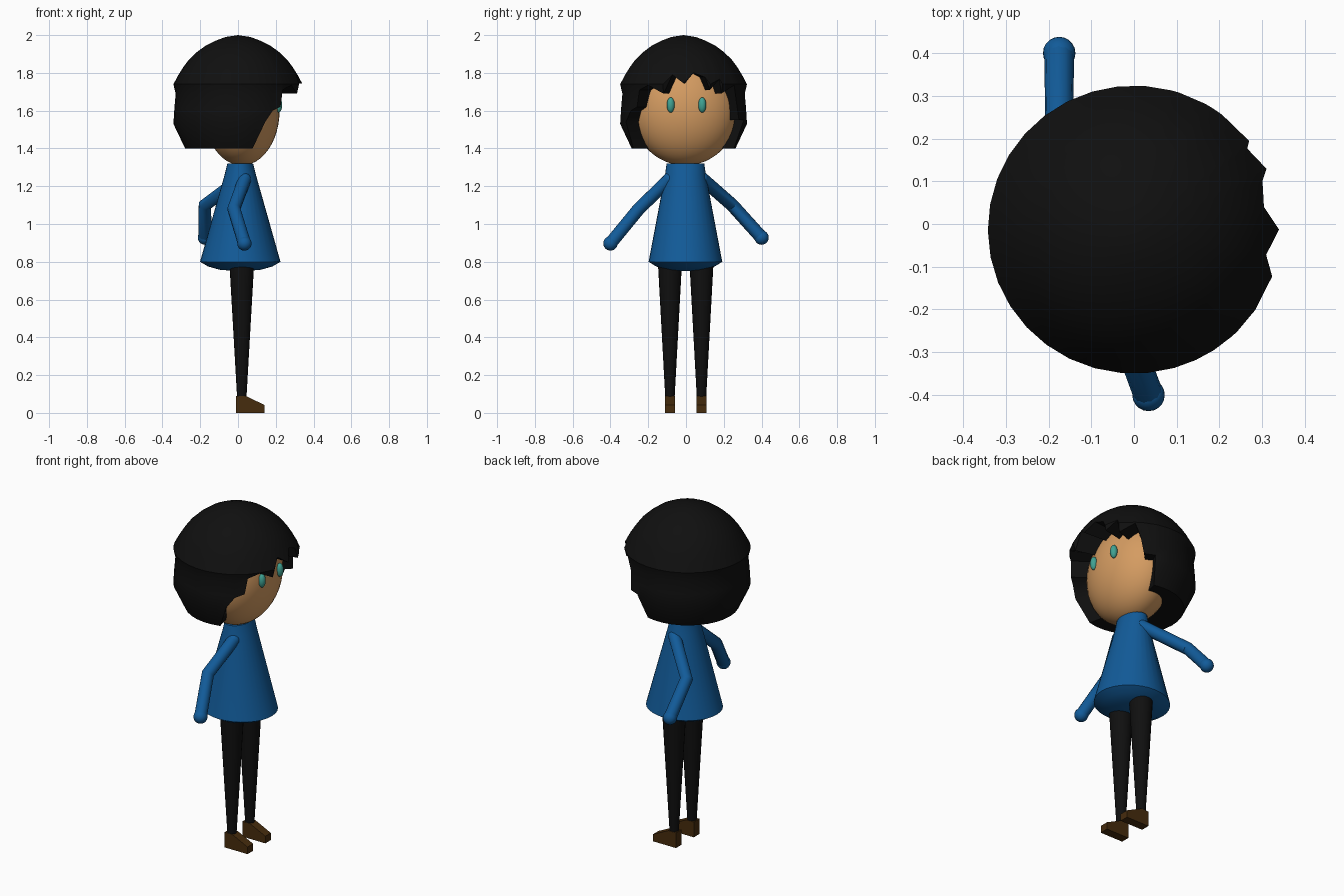
import bpy, bmesh, math
from mathutils import Vector

if "Cube" in bpy.data.objects:
    bpy.data.objects.remove(bpy.data.objects["Cube"])


def material(name, rgb):
    m = bpy.data.materials.new(name)
    m.diffuse_color = (*rgb, 1)
    m.use_nodes = True
    m.node_tree.nodes["Principled BSDF"].inputs["Base Color"].default_value = m.diffuse_color
    return m


BLACK = material("soft black", (0.005, 0.005, 0.005))
BLUE = material("blue cloth", (0.006, 0.105, 0.32))
SKIN = material("tan skin", (0.66, 0.33, 0.12))
TEAL = material("teal", (0.05, 0.36, 0.29))
BROWN = material("dark brown", (0.062, 0.025, 0.004))


def smooth(ob, angle=35):
    bpy.ops.object.select_all(action='DESELECT')
    ob.select_set(True)
    bpy.context.view_layer.objects.active = ob
    bpy.ops.object.shade_smooth_by_angle(angle=math.radians(angle))


def finish(bm, name, mat, angle=35):
    bmesh.ops.recalc_face_normals(bm, faces=bm.faces[:])
    me = bpy.data.meshes.new(name)
    bm.to_mesh(me)
    bm.free()
    ob = bpy.data.objects.new(name, me)
    bpy.context.collection.objects.link(ob)
    me.materials.append(mat)
    if angle:
        smooth(ob, angle)
    return ob


def loft(name, mat, cx, cy, rings, n=32):
    """Stack of elliptical rings (z, rx, ry), capped at both ends."""
    bm = bmesh.new()
    loops = [[bm.verts.new((cx + rx * math.cos(2 * math.pi * i / n),
                            cy + ry * math.sin(2 * math.pi * i / n), z))
              for i in range(n)] for z, rx, ry in rings]
    for a, b in zip(loops, loops[1:]):
        for i in range(n):
            j = (i + 1) % n
            bm.faces.new((a[i], a[j], b[j], b[i]))
    bm.faces.new(loops[0])
    bm.faces.new(loops[-1])
    return finish(bm, name, mat)


def ellipsoid(name, mat, centre, radii, u=32, v=20):
    bm = bmesh.new()
    bmesh.ops.create_uvsphere(bm, u_segments=u, v_segments=v, radius=1)
    bmesh.ops.scale(bm, vec=radii, verts=bm.verts[:])
    bmesh.ops.translate(bm, vec=centre, verts=bm.verts[:])
    return finish(bm, name, mat, 60)


def tube(name, mat, points, radius):
    cu = bpy.data.curves.new(name, 'CURVE')
    cu.dimensions = '3D'
    cu.bevel_depth = radius
    cu.bevel_resolution = 4
    cu.use_fill_caps = True
    sp = cu.splines.new('POLY')
    sp.points.add(len(points) - 1)
    for p, co in zip(sp.points, points):
        p.co = (*co, 1)
    ob = bpy.data.objects.new(name, cu)
    bpy.context.collection.objects.link(ob)
    bpy.ops.object.select_all(action='DESELECT')
    ob.select_set(True)
    bpy.context.view_layer.objects.active = ob
    bpy.ops.object.convert(target='MESH')
    ob = bpy.context.view_layer.objects.active
    ob.data.materials.clear()
    ob.data.materials.append(mat)
    smooth(ob)


# Tunic with neck and shallow rounded underside
loft("tunic", BLUE, 0.012, -0.003, [
    (0.752, 0.04, 0.04), (0.758, 0.11, 0.10), (0.775, 0.17, 0.155),
    (0.80, 0.213, 0.195), (1.26, 0.083, 0.108), (1.32, 0.068, 0.10)])

# Arms, ending in round sleeve ends
arms = {"left": [(0.015, 0.085, 1.24), (-0.175, 0.245, 1.10), (-0.175, 0.40, 0.928)],
        "right": [(0.035, -0.09, 1.235), (-0.022, -0.25, 1.08), (0.034, -0.40, 0.897)]}
for side, pts in arms.items():
    tube(side + "_arm", BLUE, pts, 0.035)
    ellipsoid(side + "_shoulder", BLUE, pts[0], (0.035,) * 3, 16, 10)
    ellipsoid(side + "_hand", BLUE, pts[2], (0.038,) * 3, 20, 12)

# Legs and wedge shoes
for side, y in (("left", 0.082), ("right", -0.085)):
    loft(side + "_leg", BLACK, 0.02, y,
         [(0.085, 0.025, 0.025), (0.80, 0.066, 0.064)], 20)
    bm = bmesh.new()
    prof = [(-0.01, 0), (-0.01, 0.09), (0.04, 0.09), (0.14, 0.042), (0.14, 0)]
    base = bm.faces.new([bm.verts.new((x, y - 0.026, z)) for x, z in prof])
    ext = bmesh.ops.extrude_face_region(bm, geom=[base])
    bmesh.ops.translate(bm, vec=(0, 0.052, 0),
                        verts=[g for g in ext["geom"] if isinstance(g, bmesh.types.BMVert)])
    finish(bm, side + "_shoe", BROWN, 0)

# Head and eyes
HC, HR = Vector((0.02, -0.005, 1.60)), Vector((0.20, 0.28, 0.29))
ellipsoid("head", SKIN, HC, HR, 40, 24)
for side, y in (("left", 0.086), ("right", -0.081)):
    ellipsoid(side + "_eye", TEAL, (0.214, y, 1.63), (0.02, 0.021, 0.04), 20, 12)

# Hair: outer radius by height, lower edge height by azimuth (0 = face direction)
PROFILE = [(1.40, .28), (1.53, .342), (1.61, .337), (1.69, .33), (1.74, .342), (1.79, .315),
           (1.83, .29), (1.87, .26), (1.91, .218), (1.945, .17), (1.97, .12), (1.99, .066), (2.0, 0)]
EDGE = [(-74, 1.40), (-65, 1.54), (-57, 1.60), (-48, 1.62), (-45, 1.71), (-34, 1.735),
        (-19, 1.69), (-11, 1.79), (0, 1.745), (10, 1.80), (21, 1.777), (25, 1.71),
        (36, 1.767), (38, 1.69), (53, 1.735), (58, 1.66), (61, 1.55), (72, 1.55), (75, 1.40)]
EDGE += [(75 + 211 * i / 20, 1.40) for i in range(1, 20)]


def hair_radius(z):
    for (z0, r0), (z1, r1) in zip(PROFILE, PROFILE[1:]):
        if z <= z1:
            return r0 + (r1 - r0) * (z - z0) / (z1 - z0)
    return 0


bm = bmesh.new()
cache = {}


def vert(x, y, z):
    key = (round(x, 5), round(y, 5), round(z, 5))
    if key not in cache:
        cache[key] = bm.verts.new((x, y, z))
    return cache[key]


columns = []
for deg, low in EDGE:
    c, s = math.cos(math.radians(deg)), math.sin(math.radians(deg))
    k = 0.96 * math.sqrt(1 - ((low - HC.z) / HR.z) ** 2)
    col = [vert(HC.x + k * HR.x * c, HC.y + k * HR.y * s, low)]  # closes onto the head
    for z, _ in PROFILE:
        z = max(z, low)
        r = hair_radius(z)
        col.append(vert(r * c, -0.013 + 0.985 * r * s, z))
    columns.append(col)
for a, b in zip(columns, columns[1:] + columns[:1]):
    for i in range(len(PROFILE)):
        face = list(dict.fromkeys((a[i], b[i], b[i + 1], a[i + 1])))
        if len(face) > 2:
            bm.faces.new(face)
finish(bm, "hair", BLACK)
